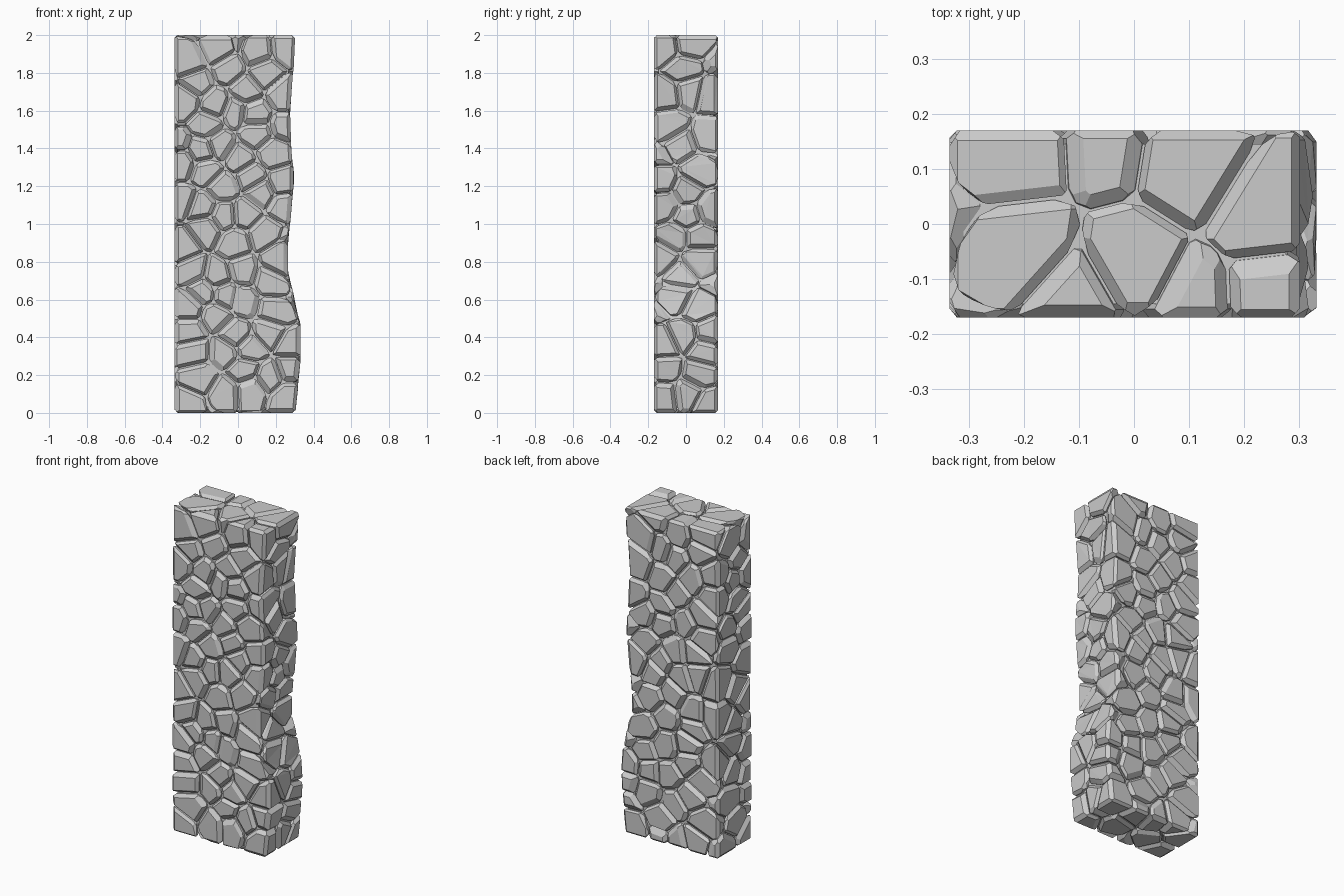
import bpy, bmesh, random
from mathutils import Vector, kdtree

if "Cube" in bpy.data.objects:
    bpy.data.objects.remove(bpy.data.objects["Cube"])

random.seed(7)
LO, HI = Vector((-0.335, -0.17, 0.0)), Vector((0.30, 0.17, 2.0))
CORE_DEPTH, GAP, INSET = 0.025, 0.003, 0.05

# wavy right-hand side of the pillar: (z, x)
EDGE = [(0, .305), (.15, .318), (.3, .332), (.45, .332), (.6, .297), (.78, .258),
        (.9, .264), (1.05, .28), (1.25, .297), (1.4, .282), (1.55, .276),
        (1.7, .279), (1.85, .296), (2.0, .302)]


def warp(co):
    z = min(max(co.z, 0), 1.9999)
    for (z0, x0), (z1, x1) in zip(EDGE, EDGE[1:]):
        if z0 <= z < z1:
            t = (z - z0) / (z1 - z0)
            t = t * t * (3 - 2 * t)
            right = x0 + (x1 - x0) * t
            break
    co.x += (right - HI.x) * (co.x - LO.x) / (HI.x - LO.x)


def box(lo, hi):
    bm = bmesh.new()
    bmesh.ops.create_cube(bm, size=1)
    for v in bm.verts:
        v.co = Vector([(l + h) / 2 + c * (h - l) for l, h, c in zip(lo, hi, v.co)])
    return bm


def cut(bm, point, normal):
    # slice a convex solid and cap it
    if all((v.co - point).dot(normal) < 1e-6 for v in bm.verts):
        return
    r = bmesh.ops.bisect_plane(bm, geom=bm.verts[:] + bm.edges[:] + bm.faces[:], dist=1e-6,
                               plane_co=point, plane_no=normal, clear_outer=True)
    edges = [e for e in r["geom_cut"] if isinstance(e, bmesh.types.BMEdge)]
    if len(edges) > 2:
        bmesh.ops.edgeloop_fill(bm, edges=edges)


def on_hull(co):
    return any(co[i] < LO[i] + 1e-4 or co[i] > HI[i] - 1e-4 for i in range(3))


def make_object(name, bm):
    mesh = bpy.data.meshes.new(name)
    bmesh.ops.recalc_face_normals(bm, faces=bm.faces)
    bm.to_mesh(mesh)
    bm.free()
    ob = bpy.data.objects.new(name, mesh)
    bpy.context.collection.objects.link(ob)
    return ob


# stone centres scattered over a shell just under the surface
a, b = LO + Vector([INSET] * 3), HI - Vector([INSET] * 3)
size = b - a
areas = [size.y * size.z, size.x * size.z, size.x * size.y]
seeds = []
for _ in range(9000):
    axis = random.choices(range(3), areas)[0]
    p = Vector([random.uniform(a[i], b[i]) for i in range(3)])
    p[axis] = random.choice((a[axis], b[axis]))
    r = random.uniform(0.1, 0.16)
    if all((p - q).length > r for q in seeds):
        seeds.append(p)
tree = kdtree.KDTree(len(seeds))
for i, p in enumerate(seeds):
    tree.insert(p, i)
tree.balance()

# each stone: a cell of the box with chamfered outer edges
stones = bmesh.new()
for s in seeds:
    bm = box(LO, HI)
    for q, i, d in tree.find_n(s, 40):
        if d > 1e-6:
            n = (q - s).normalized()
            cut(bm, (s + q) / 2 - n * GAP, n)
    bm.normal_update()
    planes = []
    for e in bm.edges:
        if len(e.link_faces) != 2 or not any(on_hull(v.co) for v in e.verts):
            continue
        ns = [f.normal if f.normal.dot(f.calc_center_median() - s) > 0 else -f.normal
              for f in e.link_faces]
        if ns[0].dot(ns[1]) > 0.9:
            continue
        mid = (e.verts[0].co + e.verts[1].co) / 2
        outer = all(on_hull(v.co) for v in e.verts)
        w = random.uniform(0.4, 0.6)
        n = (ns[0] * w + ns[1] * (1 - w)).normalized()
        depth = random.uniform(0.009, 0.017) if outer else random.uniform(0.004, 0.01)
        planes.append((mid - n * depth, n))
    for p, n in planes:
        cut(bm, p, n)
    bmesh.ops.remove_doubles(bm, verts=bm.verts, dist=0.0008)
    new = [stones.verts.new(v.co) for v in bm.verts]
    bm.free()
    if len(new) > 3:
        r = bmesh.ops.convex_hull(stones, input=new)
        loose = [v for v in new if v.is_valid and not v.link_faces]
        bmesh.ops.delete(stones, geom=loose, context='VERTS')
for v in stones.verts:
    warp(v.co)
stone_ob = make_object("stones", stones)

# mortar core filling the gaps behind the stones
m = Vector([CORE_DEPTH] * 3)
core = box(LO + m, HI - m)
for k in range(1, 40):
    bmesh.ops.bisect_plane(core, geom=core.verts[:] + core.edges[:] + core.faces[:],
                           plane_co=(0, 0, k * 0.05), plane_no=(0, 0, 1))
for v in core.verts:
    warp(v.co)
pillar = make_object("stone_pillar", core)

# merge into one surface
mod = pillar.modifiers.new("merge", 'BOOLEAN')
mod.operation, mod.object, mod.solver = 'UNION', stone_ob, 'MANIFOLD'
bpy.context.view_layer.objects.active = pillar
bpy.ops.object.modifier_apply(modifier=mod.name)
bpy.data.objects.remove(stone_ob)
